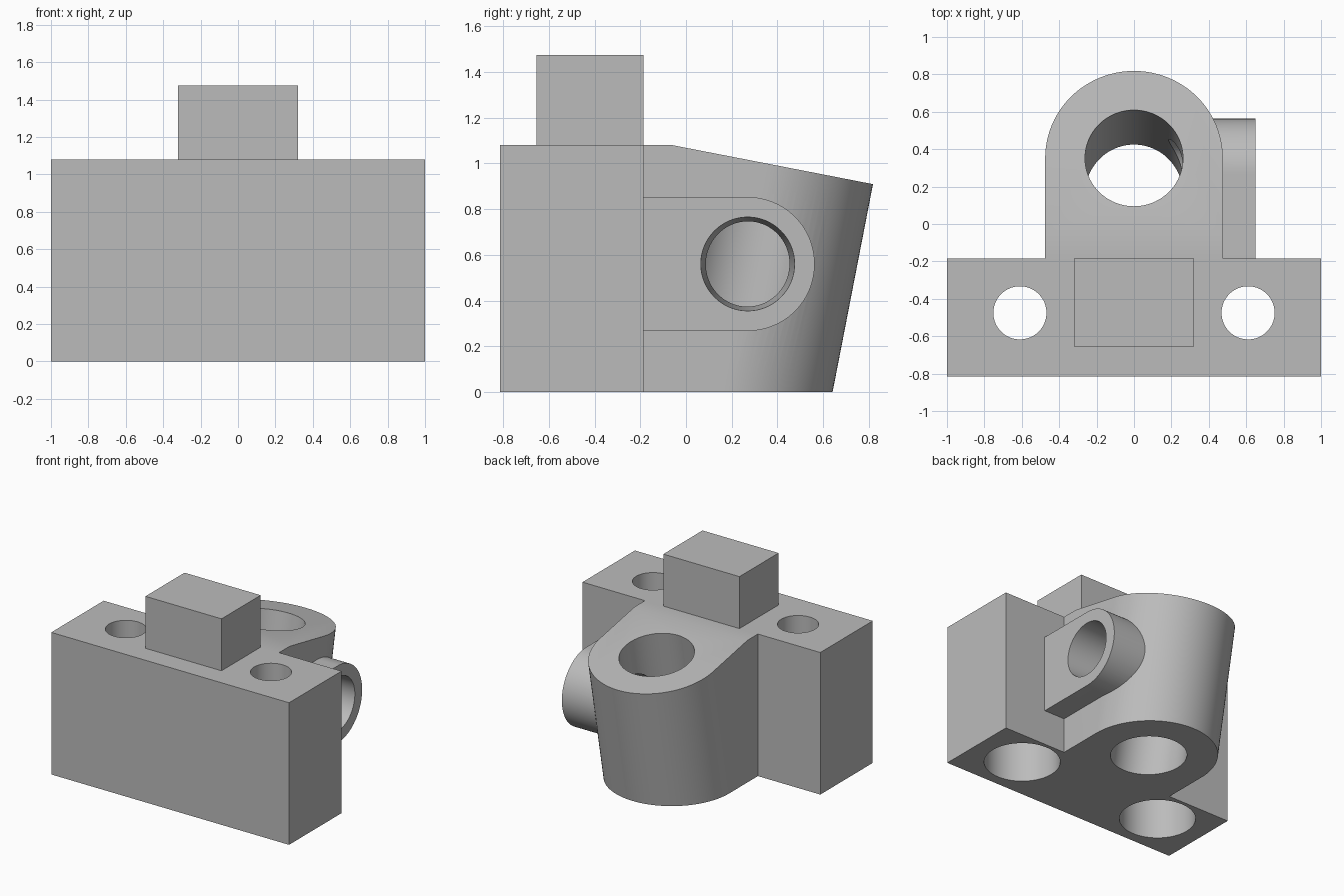
import bpy, bmesh, math
from mathutils import Matrix, Vector

if "Cube" in bpy.data.objects:
    bpy.data.objects.remove(bpy.data.objects["Cube"], do_unlink=True)

grey = bpy.data.materials.new("plain_grey")
grey.use_nodes = True
grey.diffuse_color = (0.5, 0.5, 0.5, 1)
grey.node_tree.nodes["Principled BSDF"].inputs["Base Color"].default_value = (0.5, 0.5, 0.5, 1)

SEG = 96
FRONT, BACK, TOP = -0.815, -0.185, 1.08
BURY = 0.1  # overlap between joined parts
TILT = math.atan(0.17 / 0.875)


def finish(name, bm):
    bmesh.ops.recalc_face_normals(bm, faces=bm.faces[:])
    mesh = bpy.data.meshes.new(name)
    bm.to_mesh(mesh)
    bm.free()
    mesh.materials.append(grey)
    obj = bpy.data.objects.new(name, mesh)
    bpy.context.collection.objects.link(obj)
    return obj


def box(name, lo, hi):
    lo, hi = Vector(lo), Vector(hi)
    bm = bmesh.new()
    bmesh.ops.create_cube(bm, size=1, matrix=Matrix.Translation((lo + hi) / 2)
                          @ Matrix.Diagonal((*(hi - lo), 1)))
    return finish(name, bm)


def cylinder(name, frame, z0, z1, r0, r1=None):
    bm = bmesh.new()
    bmesh.ops.create_cone(bm, cap_ends=True, segments=SEG, radius1=r0,
                          radius2=r0 if r1 is None else r1, depth=z1 - z0,
                          matrix=frame @ Matrix.Translation((0, 0, (z0 + z1) / 2)))
    return finish(name, bm)


def rounded_tongue(frame, radius, tail, z0, z1):
    """Half-round end on a straight tail along -y, extruded along z."""
    bm = bmesh.new()
    half = SEG // 2
    pts = [(radius * math.cos(math.pi * i / half), radius * math.sin(math.pi * i / half))
           for i in range(half + 1)]
    pts += [(-radius, -tail), (radius, -tail)]
    face = bm.faces.new([bm.verts.new((x, y, z0)) for x, y in pts])
    new = bmesh.ops.extrude_face_region(bm, geom=[face])["geom"]
    bmesh.ops.translate(bm, vec=(0, 0, z1 - z0),
                        verts=[g for g in new if isinstance(g, bmesh.types.BMVert)])
    bm.transform(frame)
    return bm


def trim(bm, point, normal):
    """Remove what lies on the normal's side and close the cut."""
    cut = bmesh.ops.bisect_plane(bm, geom=bm.verts[:] + bm.edges[:] + bm.faces[:],
                                 plane_co=point, plane_no=normal, clear_outer=True)["geom_cut"]
    bmesh.ops.holes_fill(bm, edges=[g for g in cut if isinstance(g, bmesh.types.BMEdge)])


def combine(target, tool, operation):
    mod = target.modifiers.new("combine", 'BOOLEAN')
    mod.operation, mod.solver, mod.object = operation, 'EXACT', tool
    bpy.context.view_layer.objects.active = target
    bpy.ops.object.modifier_apply(modifier=mod.name)
    bpy.data.objects.remove(tool, do_unlink=True)


# Main block and top tab
body = box("mounting_block", (-1, FRONT, 0), (1, BACK, TOP))
tab = box("top_tab", (-0.32, -0.655, TOP - BURY), (0.32, BACK, 1.475))

# Tilted boss, trimmed flat at the base, the top and inside the block
boss_frame = Matrix.Translation((0, 0.352, 1.0)) @ Matrix.Rotation(-TILT, 4, 'X')
bm = rounded_tongue(boss_frame, 0.475, 0.9, -1.5, 0)
trim(bm, (0, 0, 0), (0, 0, -1))
trim(bm, (0, 0, TOP), (0, 0, 1))
trim(bm, (0, BACK - BURY, 0), (0, -1, 0))
boss = finish("tilted_boss", bm)

# Side lug on the left
lug_frame = Matrix.Translation((0, 0.27, 0.56)) @ Matrix.Rotation(math.pi / 2, 4, 'Y')
lug = finish("side_lug", rounded_tongue(lug_frame, 0.293, 0.455 + BURY, 0.3, 0.65))

for part in (boss, lug, tab):
    combine(body, part, 'UNION')

# Main bore and tapered side port
combine(body, cylinder("bore_cutter", boss_frame, -1.6, 0.3, 0.262), 'DIFFERENCE')
combine(body, cylinder("port_cutter", lug_frame, 0, 0.75, 0.174, 0.21), 'DIFFERENCE')

# Bolt holes, counterbored from below
for side in (-1, 1):
    spot = Matrix.Translation((side * 0.61, -0.475, 0))
    combine(body, cylinder("bolt_cutter", spot, -0.2, 1.3, 0.142), 'DIFFERENCE')
    combine(body, cylinder("counterbore_cutter", spot, -0.2, 0.55, 0.263), 'DIFFERENCE')

# Smooth round walls, sharp corners
bpy.ops.object.select_all(action='DESELECT')
body.select_set(True)
bpy.context.view_layer.objects.active = body
bpy.ops.object.shade_smooth_by_angle(angle=math.radians(30))
